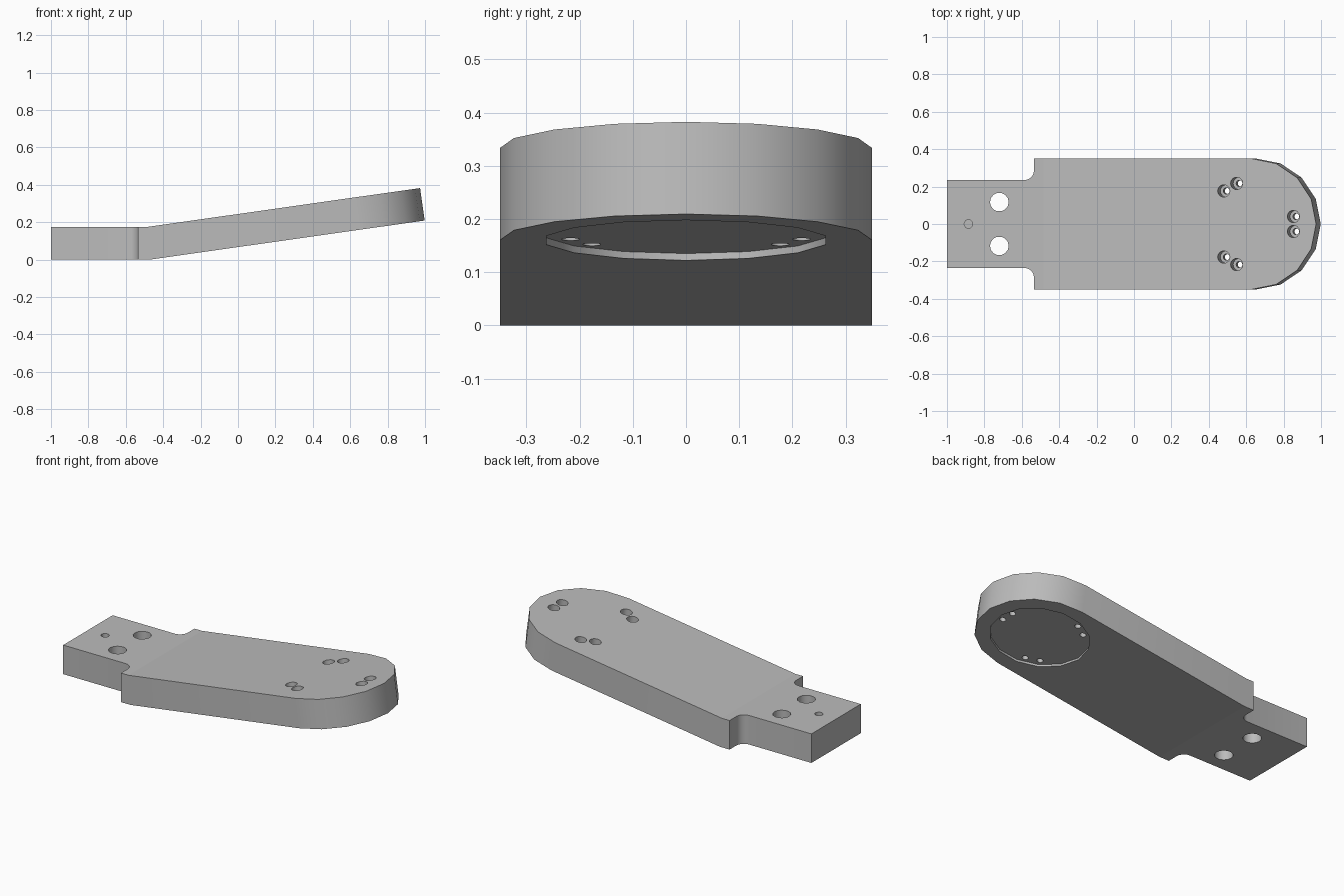
import bpy, bmesh
from math import sin, cos, tan, pi, radians

cube = bpy.data.objects.get("Cube")
if cube:
    bpy.data.objects.remove(cube, do_unlink=True)

THICK = 0.175
FOLD = -0.472            # x of the bend line on the underside
TILT = radians(8.1)
HEAD_R = 0.35            # radius of the rounded end
HEAD_X = FOLD + 1.135    # its centre on the unbent plate
NECK = 0.235
FILLET = 0.05
SHOULDER = -0.535

grey = bpy.data.materials.new("light_grey")
grey.use_nodes = True
COLOUR = (0.5, 0.5, 0.5, 1)
grey.diffuse_color = COLOUR
grey.node_tree.nodes["Principled BSDF"].inputs["Base Color"].default_value = COLOUR


def prism(name, outline, z0, z1):
    """Extrude a flat outline from z0 up to z1."""
    bm = bmesh.new()
    face = bm.faces.new([bm.verts.new((x, y, z0)) for x, y in outline])
    up = bmesh.ops.extrude_face_region(bm, geom=[face])["geom"]
    bmesh.ops.translate(bm, vec=(0, 0, z1 - z0),
                        verts=[v for v in up if isinstance(v, bmesh.types.BMVert)])
    bmesh.ops.recalc_face_normals(bm, faces=bm.faces)
    mesh = bpy.data.meshes.new(name)
    bm.to_mesh(mesh)
    bm.free()
    obj = bpy.data.objects.new(name, mesh)
    mesh.materials.append(grey)
    bpy.context.collection.objects.link(obj)
    return obj


def arc(cx, cy, r, start, end, steps):
    angles = [start + (end - start) * i / steps for i in range(steps + 1)]
    return [(cx + r * cos(a), cy + r * sin(a)) for a in angles]


def cut(body, x, y, r, z0, z1, sides=14):
    """Remove a round hole from the body."""
    hole = prism("hole_cutter", arc(x, y, r, 0, 2 * pi, sides)[:-1], z0, z1)
    hole.hide_render = True
    mod = body.modifiers.new("hole", 'BOOLEAN')
    mod.operation = 'DIFFERENCE'
    mod.solver = 'EXACT'
    mod.object = hole
    bpy.context.view_layer.objects.active = body
    bpy.ops.object.modifier_apply(modifier=mod.name)
    bpy.data.objects.remove(hole, do_unlink=True)


# Plate outline: rounded head, straight sides, filleted shoulders, narrow neck
left_side = arc(HEAD_X, 0, HEAD_R, 0, pi / 2, 4) + [(SHOULDER, HEAD_R)]
left_side += arc(SHOULDER - FILLET, NECK + FILLET, FILLET, 0, -pi / 2, 5)
left_side += [(-1, NECK)]
right_side = [(x, -y) for x, y in reversed(left_side[1:])]
plate = prism("bent_plate", left_side + right_side, 0, THICK)

# Neck holes: two through holes and a small blind one
for side in (-1, 1):
    cut(plate, -0.72, side * 0.117, 0.05, -0.1, 0.3)
cut(plate, -0.885, 0, 0.023, 0.075, 0.3)

# Round recess under the head
cut(plate, HEAD_X, 0, 0.2687, -0.1, 0.013)

# Three pairs of counterbored screw holes around the head
for third in range(3):
    for offset in (-10, 10):
        a = radians(third * 120 + offset)
        x, y = HEAD_X + 0.231 * cos(a), 0.231 * sin(a)
        cut(plate, x, y, 0.033, 0.075, 0.3)
        cut(plate, x, y, 0.017, -0.1, 0.3)

# Smooth the curved walls, then fold the plate upward
bm = bmesh.new()
bm.from_mesh(plate.data)
bmesh.ops.bisect_plane(bm, geom=bm.verts[:] + bm.edges[:] + bm.faces[:],
                       plane_co=(FOLD, 0, 0), plane_no=(1, 0, 0))
bm.normal_update()
for f in bm.faces:
    f.smooth = abs(f.normal.z) < 0.1
for e in bm.edges:
    e.smooth = e.calc_face_angle(pi) < radians(30)
for v in bm.verts:
    u, z = v.co.x - FOLD, v.co.z
    if abs(u) < 0.0001:
        v.co.x = FOLD - z * tan(TILT / 2)
    elif u > 0:
        v.co.x = FOLD + u * cos(TILT) - z * sin(TILT)
        v.co.z = z * cos(TILT) + u * sin(TILT)
bm.normal_update()
bm.to_mesh(plate.data)
bm.free()
